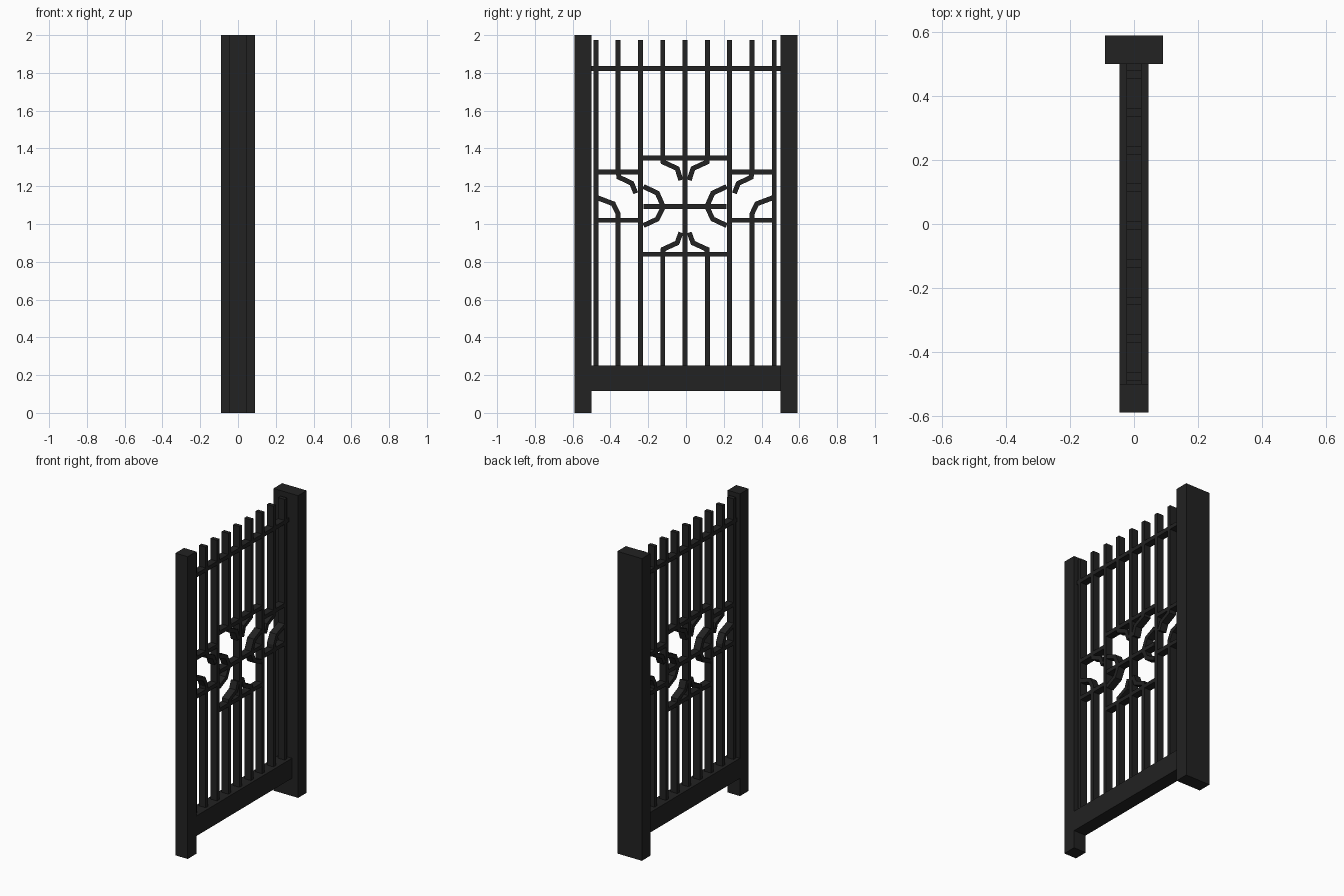
import bpy, bmesh
from mathutils import Vector

if "Cube" in bpy.data.objects:
    bpy.data.objects.remove(bpy.data.objects["Cube"])

mat = bpy.data.materials.new("black_iron")
mat.diffuse_color = (0.016, 0.016, 0.016, 1)
mat.use_nodes = True
mat.node_tree.nodes["Principled BSDF"].inputs["Base Color"].default_value = mat.diffuse_color

C = -0.005      # y of the middle bar
STEP = 0.118    # bar spacing
W = 0.026       # bar width
D = 0.024       # half depth of bars


def finish(name, bm):
    bmesh.ops.recalc_face_normals(bm, faces=bm.faces)
    me = bpy.data.meshes.new(name)
    bm.to_mesh(me)
    bm.free()
    me.materials.append(mat)
    ob = bpy.data.objects.new(name, me)
    bpy.context.collection.objects.link(ob)


def box(name, hx, y0, y1, z0, z1):
    bm = bmesh.new()
    bmesh.ops.create_cube(bm, size=1)
    for v in bm.verts:
        v.co = (v.co.x * 2 * hx, (y0 + y1) / 2 + v.co.y * (y1 - y0),
                (z0 + z1) / 2 + v.co.z * (z1 - z0))
    finish(name, bm)


def ribbon(name, pts):
    """Flat bar swept along a (y, z) path with mitred corners."""
    p = [Vector(q) for q in pts]
    bm = bmesh.new()
    rings = []
    for i, q in enumerate(p):
        a = (q - p[i - 1]).normalized() if i else (p[1] - q).normalized()
        b = (p[i + 1] - q).normalized() if i < len(p) - 1 else a
        t = (a + b).normalized()
        n = Vector((-t.y, t.x)) * (W / 2 / max(t.dot(a), 0.5))
        rings.append([bm.verts.new((x, q.x + s * n.x, q.y + s * n.y))
                      for x, s in ((-D, -1), (D, -1), (D, 1), (-D, 1))])
    for r0, r1 in zip(rings, rings[1:]):
        for k in range(4):
            bm.faces.new((r0[k], r0[(k + 1) % 4], r1[(k + 1) % 4], r1[k]))
    bm.faces.new(rings[0])
    bm.faces.new(rings[-1])
    finish(name, bm)


def rail(name, y0, y1, z):
    box(name, D, y0, y1, z - W / 2, z + W / 2)


# Posts and bottom rail
box("latch_post", 0.045, -0.59, -0.50, 0, 2)
box("hinge_post", 0.09, 0.50, 0.59, 0, 2)
box("bottom_rail", 0.045, -0.50, 0.50, 0.117, 0.25)
rail("top_rail", -0.50, 0.50, 1.823)

# Upright bars: even ones run full height, odd ones are broken
for i in range(-4, 5):
    y = C + i * STEP
    a, b = y - W / 2, y + W / 2
    if i % 2 == 0:
        box("full_bar", D, a, b, 0.25, 1.975)
    else:
        low, high = (0.84, 1.35) if abs(i) == 1 else (1.02, 1.275)
        box("lower_bar", D, a, b, 0.25, low)
        box("upper_bar", D, a, b, high, 1.975)

# Short cross rails
for z in (0.84, 1.35):
    rail("centre_rail", C - 0.236, C + 0.236, z)
rail("middle_rail", C - 0.22, C + 0.22, 1.092)
for s in (-1, 1):
    y0, y1 = sorted((C + s * 0.236, C + s * 0.472))
    for z in (1.02, 1.275):
        rail("side_rail", y0, y1, z)

# Bent scrolls, mirrored about the middle bar
scrolls = {
    "upper_scroll": [(0.118, 1.35), (0.116, 1.328), (0.042, 1.294), (0.022, 1.232)],
    "lower_scroll": [(0.118, 0.84), (0.116, 0.866), (0.042, 0.900), (0.022, 0.955)],
    "side_upper_scroll": [(0.354, 1.275), (0.35, 1.248), (0.282, 1.215), (0.261, 1.163)],
    "side_lower_scroll": [(0.354, 1.02), (0.354, 1.053), (0.380, 1.107), (0.467, 1.14)],
    "centre_scroll": [(0.220, 1.198), (0.147, 1.164), (0.118, 1.098),
                      (0.118, 1.086), (0.147, 1.026), (0.220, 0.992)],
}
for name, pts in scrolls.items():
    for s in (-1, 1):
        ribbon(name, [(C + s * y, z) for y, z in pts])
